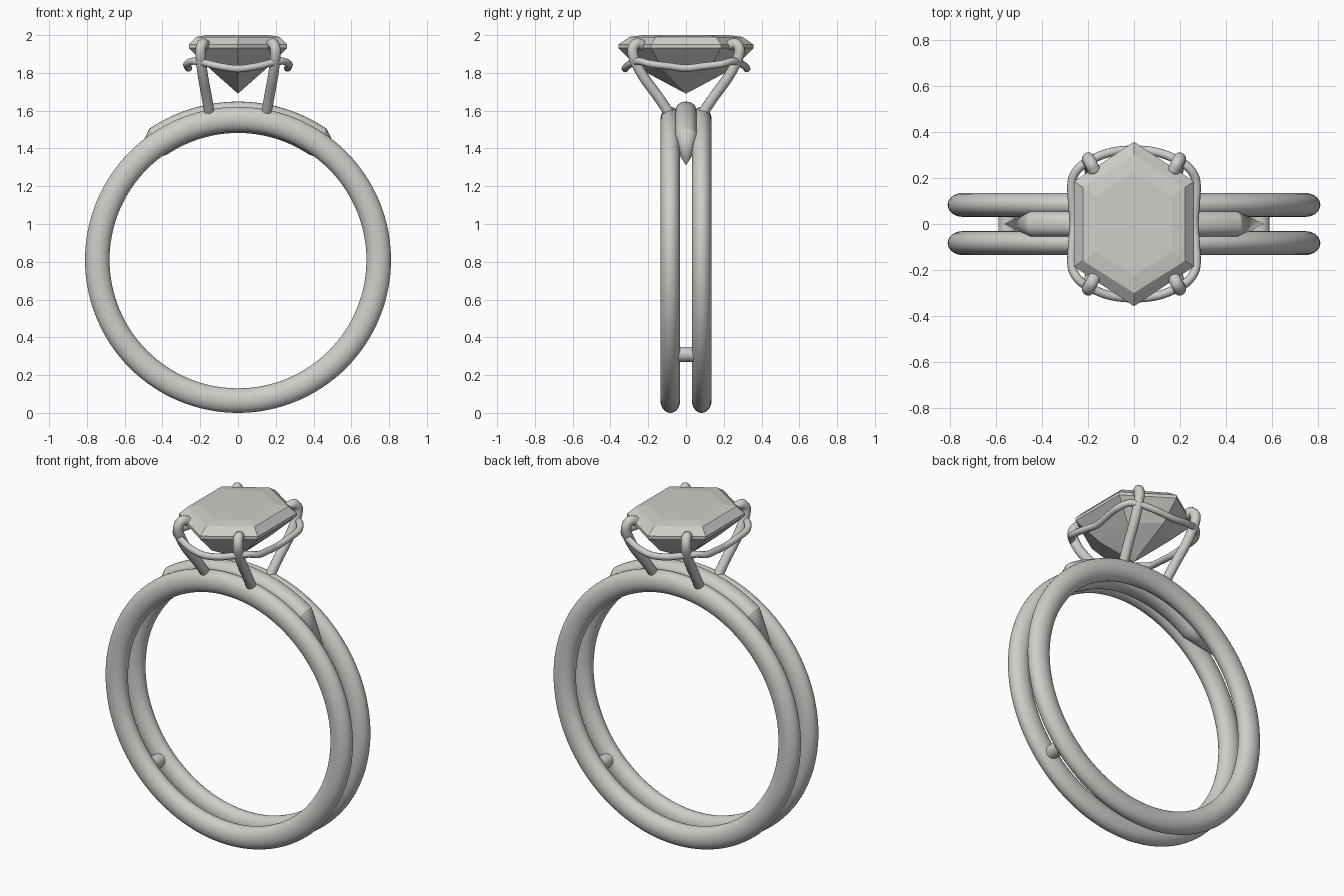
import bpy, bmesh, math
from mathutils import Vector

cube = bpy.data.objects.get("Cube")
if cube:
    bpy.data.objects.remove(cube, do_unlink=True)

metal = bpy.data.materials.new("pale_grey")
metal.use_nodes = True
GREY = (0.62, 0.61, 0.585, 1)
metal.diffuse_color = GREY
metal.node_tree.nodes["Principled BSDF"].inputs["Base Color"].default_value = GREY

CENTRE = 0.81   # height of the ring axis
MID = 0.745     # radius of the band centre line


def finish(obj, name, angle=None):
    obj.name = name
    obj.data.materials.clear()
    obj.data.materials.append(metal)
    if angle:
        bpy.ops.object.select_all(action='DESELECT')
        obj.select_set(True)
        bpy.context.view_layer.objects.active = obj
        bpy.ops.object.shade_smooth_by_angle(angle=math.radians(angle))
    return obj


def from_bmesh(bm, name, angle=None):
    bmesh.ops.recalc_face_normals(bm, faces=bm.faces)
    mesh = bpy.data.meshes.new(name)
    bm.to_mesh(mesh)
    bm.free()
    obj = bpy.data.objects.new(name, mesh)
    bpy.context.collection.objects.link(obj)
    return finish(obj, name, angle)


def skin(bm, rings):
    """Bridge successive closed rings of vertices; a single vertex is a tip."""
    for a, b in zip(rings, rings[1:]):
        n = max(len(a), len(b))
        for i in range(n):
            j = (i + 1) % n
            if len(a) == 1:
                bm.faces.new((a[0], b[i], b[j]))
            elif len(b) == 1:
                bm.faces.new((a[i], a[j], b[0]))
            else:
                bm.faces.new((a[i], a[j], b[j], b[i]))


def wire(name, points, radius, closed=False):
    """Smooth round wire through the given points."""
    curve = bpy.data.curves.new(name, 'CURVE')
    curve.dimensions = '3D'
    curve.bevel_depth = radius
    curve.bevel_resolution = 4
    curve.resolution_u = 8
    curve.use_fill_caps = True
    spline = curve.splines.new('BEZIER')
    spline.bezier_points.add(len(points) - 1)
    spline.use_cyclic_u = closed
    n = len(points)
    for i, bp in enumerate(spline.bezier_points):
        here = Vector(points[i])
        prev = Vector(points[(i - 1) % n if closed else max(i - 1, 0)])
        after = Vector(points[(i + 1) % n if closed else min(i + 1, n - 1)])
        way = (after - prev).normalized()
        bp.handle_left_type = bp.handle_right_type = 'FREE'
        bp.co = here
        bp.handle_left = here - way * (here - prev).length / 3
        bp.handle_right = here + way * (after - here).length / 3
    obj = bpy.data.objects.new(name, curve)
    bpy.context.collection.objects.link(obj)
    bpy.ops.object.select_all(action='DESELECT')
    obj.select_set(True)
    bpy.context.view_layer.objects.active = obj
    bpy.ops.object.convert(target='MESH')
    return finish(bpy.context.object, name, 50)


# Two parallel bands with a slightly narrow oval section
for side, y in (("front", -0.083), ("back", 0.083)):
    bpy.ops.mesh.primitive_torus_add(
        major_radius=MID, minor_radius=0.065, major_segments=128,
        minor_segments=28, location=(0, y, CENTRE), rotation=(math.pi / 2, 0, 0))
    band = bpy.context.object
    band.scale.z = 0.8
    finish(band, side + "_band", 40)

# Filler between the bands under the setting, pointed at both ends
bm = bmesh.new()


def around(radius, degrees, y=0):
    a = math.radians(degrees)
    return bm.verts.new((radius * math.sin(a), y, CENTRE + radius * math.cos(a)))


def soft(v):
    return math.copysign(abs(v) ** 0.85, v)


rings = [[around(0.755, -48.5)]]
for k in range(33):
    deg = -34 + 68 * k / 32
    rings.append([around(0.755 + 0.083 * soft(math.cos(t)), deg, 0.062 * soft(math.sin(t)))
                  for t in (math.tau * i / 32 for i in range(32))])
rings.append([around(0.755, 48.5)])
skin(bm, rings)
from_bmesh(bm, "pointed_filler", 18)

# Small pegs joining the bands low on each side
for side, s in (("left", 1), ("right", -1)):
    bpy.ops.mesh.primitive_cylinder_add(
        vertices=24, radius=0.04, depth=0.15,
        location=(s * 0.55, 0, 0.31), rotation=(math.pi / 2, 0, 0))
    finish(bpy.context.object, side + "_peg", 40)

# Elongated six-sided gem: (end y, corner x, corner y, height) per level
bm = bmesh.new()
levels = [(0.225, 0.165, 0.12, 2.0), (0.3, 0.222, 0.16, 1.99),
          (0.358, 0.26, 0.185, 1.95), (0.358, 0.26, 0.185, 1.932),
          (0.25, 0.15, 0.125, 1.823)]
rings = []
for end, cx, cy, z in levels:
    outline = [(0, end), (cx, cy), (cx, -cy), (0, -end), (-cx, -cy), (-cx, cy)]
    rings.append([bm.verts.new((x, y, z)) for x, y in outline])
bm.faces.new(rings[0])
rings.append([bm.verts.new((0, 0, 1.69))])
skin(bm, rings)
from_bmesh(bm, "gem")

# Four claw prongs rising from the bands and hooking over the gem
prong = [(0.15, 0.085, 1.58), (0.165, 0.145, 1.67), (0.185, 0.225, 1.78),
         (0.196, 0.272, 1.87), (0.198, 0.283, 1.925), (0.187, 0.262, 1.955),
         (0.175, 0.238, 1.95)]
for side, sx in (("left", 1), ("right", -1)):
    for end, sy in (("front", -1), ("back", 1)):
        path = [(x * sx, y * sy, z) for x, y, z in prong]
        wire(f"{end}_{side}_prong", path, 0.028)
        bpy.ops.mesh.primitive_uv_sphere_add(
            segments=16, ring_count=10, radius=0.028, location=path[-1])
        finish(bpy.context.object, f"{end}_{side}_prong_tip", 40)

# Wavy gallery wire running round the prongs below the gem edge
quarter = [(0, 0.322, 1.822), (0.1, 0.312, 1.835), (0.185, 0.28, 1.855),
           (0.238, 0.245, 1.862), (0.269, 0.19, 1.848), (0.268, 0.09, 1.835),
           (0.262, 0, 1.825)]
half = quarter + [(x, -y, z) for x, y, z in quarter[-2::-1]]
loop = half + [(-x, y, z) for x, y, z in half[-2:0:-1]]
wire("gallery_wire", loop, 0.019, closed=True)
